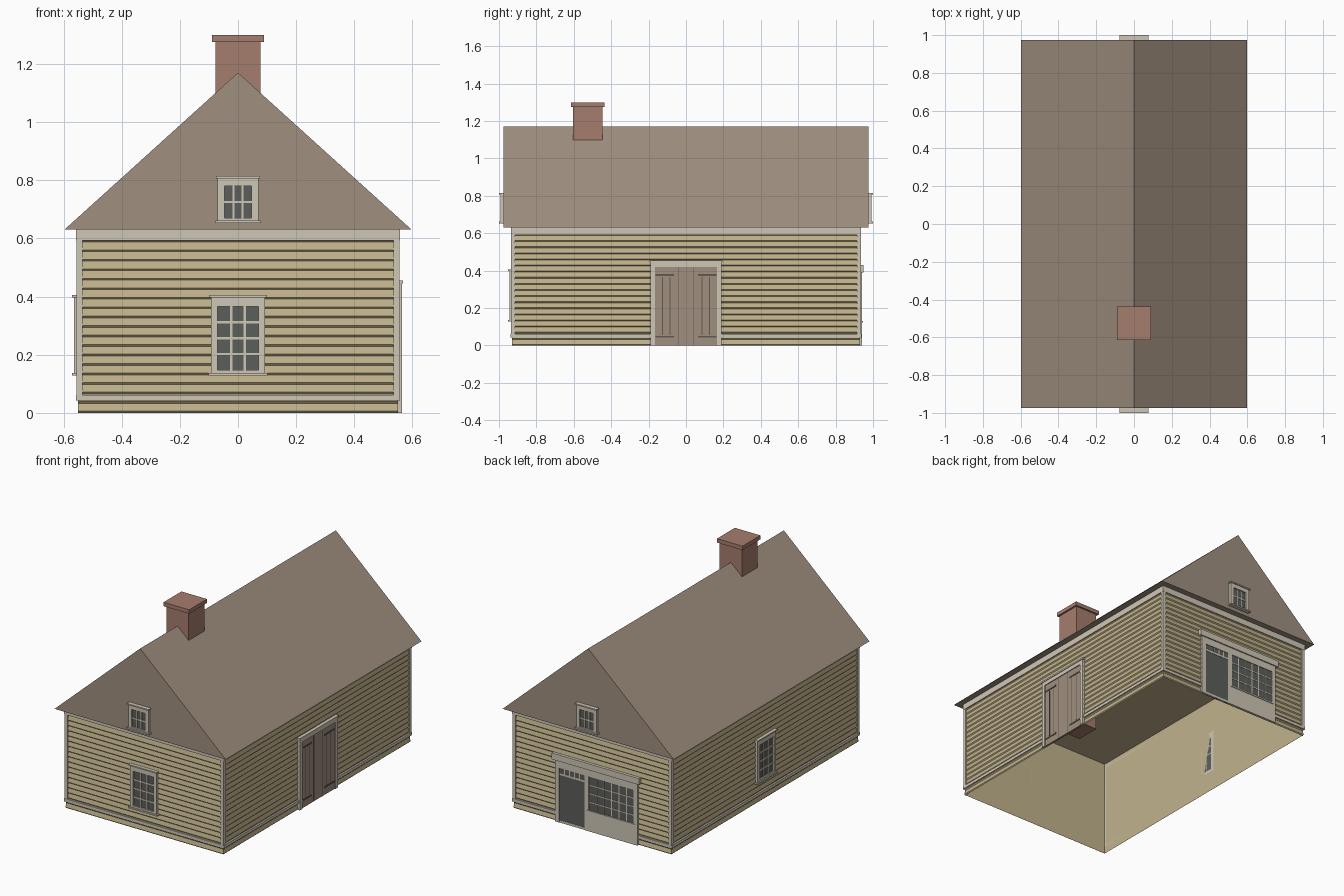
import bpy, bmesh
from math import pi
from mathutils import Matrix, Vector

cube = bpy.data.objects.get("Cube")
if cube:
    bpy.data.objects.remove(cube, do_unlink=True)


def material(name, *rgb):
    lin = [((c / 255 + 0.055) / 1.055) ** 2.4 for c in rgb] + [1]
    m = bpy.data.materials.new(name)
    m.use_nodes = True
    m.diffuse_color = lin
    bsdf = m.node_tree.nodes["Principled BSDF"]
    bsdf.inputs["Base Color"].default_value = lin
    bsdf.inputs["Roughness"].default_value = 0.9
    return m


TAN = material("tan siding", 194, 179, 141)
TRIM = material("pale trim", 207, 199, 182)
BROWN = material("brown roof", 160, 144, 128)
DARK = material("dark ironwork", 98, 90, 80)
GLASS = material("dark glass", 92, 95, 91)
BRICK = material("red brick", 166, 125, 110)

HX, HY, EAVE = 0.546, 0.926, 0.63
GABLE_Y, ROOF_X, RIDGE = 0.975, 0.597, 1.17


def finish(name, bm, mat, matrix=Matrix()):
    bm.transform(matrix)
    bmesh.ops.recalc_face_normals(bm, faces=bm.faces)
    mesh = bpy.data.meshes.new(name)
    bm.to_mesh(mesh)
    bm.free()
    mesh.materials.append(mat)
    ob = bpy.data.objects.new(name, mesh)
    bpy.context.collection.objects.link(ob)
    return ob


def add_box(bm, x0, x1, y0, y1, z0, z1):
    size = Matrix.Diagonal((x1 - x0, y1 - y0, z1 - z0, 1))
    mid = Matrix.Translation(((x0 + x1) / 2, (y0 + y1) / 2, (z0 + z1) / 2))
    return bmesh.ops.create_cube(bm, size=1, matrix=mid @ size)


def side(turn, distance):
    """Frame of a wall: x runs along it, -y points out of it."""
    return Matrix.Rotation(turn * pi / 2, 4, 'Z') @ Matrix.Translation((0, -distance, 0))


def plates(name, wall, mat, boxes):
    """Boxes on a wall as (left, right, bottom, top, thickness)."""
    bm = bmesh.new()
    for u0, u1, z0, z1, d in boxes:
        add_box(bm, u0, u1, -d, 0, z0, z1)
    return finish(name, bm, mat, wall)


def ring(u0, u1, z0, z1, a0, a1, b0, b1, d):
    """Four bars between an outer and an inner rectangle."""
    return [(u0, a0, z0, z1, d), (a1, u1, z0, z1, d),
            (a0, a1, z0, b0, d), (a0, a1, b1, z1, d)]


def bars(u0, u1, z0, z1, cols, rows, d, w=0.004):
    """Glazing bars that split a rectangle into panes."""
    us = [u0 + (u1 - u0) * i / cols for i in range(1, cols)]
    zs = [z0 + (z1 - z0) * i / rows for i in range(1, rows)]
    return ([(u - w, u + w, z0, z1, d) for u in us]
            + [(u0, u1, z - w, z + w, d) for z in zs])


def window(name, wall, hw, z0, z1, gw, g0, g1, rows):
    frame = ring(-hw, hw, z0, z1, -gw, gw, g0, g1, 0.018)
    frame += bars(-gw, gw, g0, g1, 3, rows, 0.013)
    frame += [(-hw - 0.006, hw + 0.006, z1 - 0.006, z1 + 0.002, 0.025),
              (-hw - 0.008, hw + 0.008, z0 - 0.002, z0 + 0.007, 0.025)]
    plates(name + "_frame", wall, TRIM, frame)
    plates(name + "_glass", wall, GLASS, [(-gw, gw, g0, g1, 0.009)])


def siding(name, wall, half):
    """Overlapping boards: one sawtooth profile swept along the wall."""
    rows, top = 19, 0.62
    step = top / rows
    profile = []
    for i in range(rows):
        z = i * step
        profile += [(0.0005, z), (0.006, z + 0.006)]
    profile.append((0.0005, top))
    bm = bmesh.new()
    pairs = [[bm.verts.new((u, -d, z)) for u in (-half, half)] for d, z in profile]
    for (a, b), (c, e) in zip(pairs, pairs[1:]):
        bm.faces.new((a, b, e, c))
    ob = finish(name, bm, TAN, wall)
    # Keep the sheet facing away from the house
    out = wall.to_3x3() @ Vector((0, -1, 0))
    if ob.data.polygons[1].normal.dot(out) < 0:
        ob.data.flip_normals()


# House body, open underneath
bm = bmesh.new()
add_box(bm, -HX, HX, -HY, HY, 0, 0.62)
bmesh.ops.delete(bm, geom=[f for f in bm.faces if f.normal.z < -0.5], context='FACES')
finish("house_body", bm, TAN)

# Siding, corner boards, frieze and sill board on each wall
walls = {}
for turn, label in enumerate(("front", "right", "back", "left")):
    half, dist = (HX, HY) if turn % 2 == 0 else (HY, HX)
    wall = walls[label] = side(turn, dist)
    siding(label + "_siding", wall, half + 0.004)
    end = half + 0.01
    plates(label + "_trim", wall, TRIM, [
        (-end, -half + 0.012, 0.045, EAVE, 0.01),
        (half - 0.012, end, 0.045, EAVE, 0.01),
        (-end, end, 0.592, EAVE, 0.0105),
        (-end, end, 0.043, 0.062, 0.0115)])

# Roof with solid gables
bm = bmesh.new()
ends = [[bm.verts.new((x, y, z)) for x, z in
         ((-ROOF_X, EAVE), (ROOF_X, EAVE), (0, RIDGE))] for y in (-GABLE_Y, GABLE_Y)]
for tri in ends:
    bm.faces.new(tri)
for i in range(3):
    j = (i + 1) % 3
    bm.faces.new((ends[0][i], ends[0][j], ends[1][j], ends[1][i]))
finish("roof", bm, BROWN)

# Chimney and its cap
for name, r, z0, z1 in (("chimney", 0.078, 0.48, 1.28), ("chimney_cap", 0.089, 1.275, 1.3)):
    bm = bmesh.new()
    add_box(bm, -r, r, -0.525 - r, -0.525 + r, z0, z1)
    finish(name, bm, BRICK)

# Windows
for label in ("front", "left"):
    window(label + "_window", walls[label], 0.093, 0.13, 0.403, 0.07, 0.148, 0.366, 4)
for turn, label in ((0, "front"), (2, "back")):
    window(label + "_attic_window", side(turn, GABLE_Y), 0.07, 0.655, 0.812,
           0.047, 0.67, 0.78, 2)

# Double plank door with strap hinges
wall = walls["right"]
plates("side_door_frame", wall, TRIM, [
    (-0.19, -0.165, 0, 0.45, 0.018), (0.165, 0.19, 0, 0.45, 0.018),
    (-0.165, 0.165, 0.42, 0.45, 0.018), (-0.195, 0.195, 0.445, 0.455, 0.022)])
plates("side_door", wall, BROWN, [(-0.165, 0.165, 0, 0.42, 0.0125)])
iron = []
for s in (-1, 1):
    for u, z0, z1 in ((0.042, 0, 0.42), (0.085, 0.055, 0.365), (0.125, 0.055, 0.365)):
        iron.append((s * u - 0.002, s * u + 0.002, z0, z1, 0.0135))
    lo, hi = sorted((s * 0.065, s * 0.163))
    iron += [(lo, hi, z, z + 0.01, 0.015) for z in (0.042, 0.372)]
plates("side_door_hinges_and_gaps", wall, DARK, iron)

# Shopfront: panelled surround, glazed door, transom and display window
wall = walls["back"]
D0, D1, W0, W1 = -0.225, -0.05, -0.02, 0.295
shop = [(-0.255, D0, 0, 0.4, 0.016), (D1, W0, 0, 0.4, 0.016),
        (W1, 0.32, 0, 0.4, 0.016), (W0, W1, 0, 0.13, 0.016),
        (D0, D1, 0.345, 0.4, 0.016), (W0, W1, 0.345, 0.4, 0.016),
        (D0, D1, 0.3, 0.312, 0.014), (D0, D1, 0, 0.015, 0.014),
        (-0.272, 0.337, 0.39, 0.43, 0.024)]
shop += bars(D0, D1, 0.312, 0.345, 5, 1, 0.014, 0.003)
shop += bars(W0, W1, 0.13, 0.345, 6, 4, 0.014, 0.003)
shop += [(W0 - 0.01, W1 + 0.01, 0.122, 0.132, 0.02)]
plates("shopfront_surround", wall, TRIM, shop)
plates("shopfront_glass", wall, GLASS, [
    (D0, D1, 0, 0.345, 0.012), (W0, W1, 0.13, 0.345, 0.012)])
